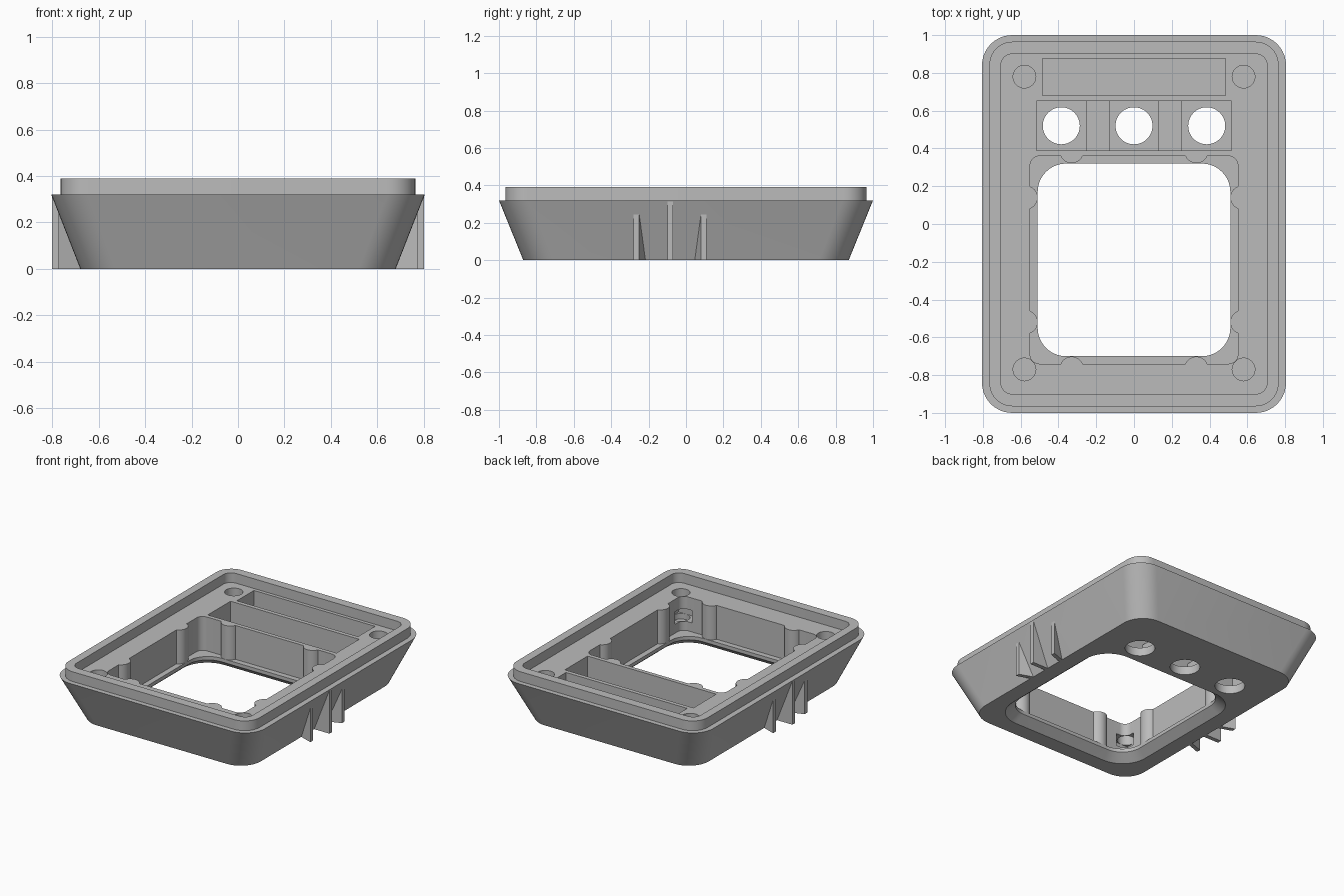
import bpy, bmesh, math

if "Cube" in bpy.data.objects:
    bpy.data.objects.remove(bpy.data.objects["Cube"])

GREY = bpy.data.materials.new("grey_plastic")
GREY.diffuse_color = (0.5, 0.5, 0.5, 1)
GREY.use_nodes = True
GREY.node_tree.nodes["Principled BSDF"].inputs["Base Color"].default_value = GREY.diffuse_color


def to_object(name, bm):
    bmesh.ops.recalc_face_normals(bm, faces=bm.faces)
    mesh = bpy.data.meshes.new(name)
    bm.to_mesh(mesh)
    bm.free()
    mesh.materials.append(GREY)
    obj = bpy.data.objects.new(name, mesh)
    bpy.context.collection.objects.link(obj)
    return obj


def rounded(hx, hy, r, cy=0.0, seg=10):
    pts = []
    for k, (sx, sy) in enumerate([(1, 1), (-1, 1), (-1, -1), (1, -1)]):
        for i in range(seg + 1):
            a = math.pi / 2 * (k + i / seg)
            pts.append((sx * (hx - r) + r * math.cos(a),
                        cy + sy * (hy - r) + r * math.sin(a)))
    return pts


def loft(name, rings):
    """Closed solid through a list of (outline, z)."""
    bm = bmesh.new()
    loops = [[bm.verts.new((x, y, z)) for x, y in pts] for pts, z in rings]
    n = len(loops[0])
    for a, b in zip(loops, loops[1:]):
        for i in range(n):
            j = (i + 1) % n
            bm.faces.new((a[i], a[j], b[j], b[i]))
    bm.faces.new(loops[0][::-1])
    bm.faces.new(loops[-1])
    return to_object(name, bm)


def box(name, x0, x1, y0, y1, z0, z1):
    pts = [(x0, y0), (x1, y0), (x1, y1), (x0, y1)]
    return loft(name, [(pts, z0), (pts, z1)])


def cylinder(name, x, y, r, z0, z1, n=40):
    pts = [(x + r * math.cos(2 * math.pi * i / n),
            y + r * math.sin(2 * math.pi * i / n)) for i in range(n)]
    return loft(name, [(pts, z0), (pts, z1)])


def cut(target, cutter):
    mod = target.modifiers.new("cut", 'BOOLEAN')
    mod.operation = 'DIFFERENCE'
    mod.solver = 'EXACT'
    mod.object = cutter
    bpy.context.view_layer.objects.active = target
    bpy.ops.object.modifier_apply(modifier=mod.name)
    bpy.data.objects.remove(cutter, do_unlink=True)


# Tapered housing with a raised rim around the recessed top
housing = loft("housing", [
    (rounded(0.68, 0.87, 0.16), 0.0),
    (rounded(0.805, 1.0, 0.16), 0.32),
    (rounded(0.765, 0.965, 0.12), 0.32),
    (rounded(0.765, 0.965, 0.12), 0.39),
    (rounded(0.705, 0.9, 0.06), 0.39),
    (rounded(0.705, 0.9, 0.06), 0.32)])

# Screen opening: bevelled window below, larger pocket above
CY = -0.19
window = loft("window_cutter", [
    (rounded(0.58, 0.58, 0.2, CY), -0.01),
    (rounded(0.51, 0.51, 0.15, CY), 0.05),
    (rounded(0.51, 0.51, 0.15, CY), 0.075),
    (rounded(0.55, 0.55, 0.05, CY), 0.075),
    (rounded(0.55, 0.55, 0.05, CY), 0.45)])

# Half-round posts left standing along the pocket walls
for s in (-1, 1):
    for x, y in [(0.33, 0.385), (0.33, -0.765), (0.573, 0.14), (0.573, -0.52)]:
        cut(window, cylinder("post", s * x, y, 0.063, 0.065, 0.5))
cut(housing, window)

# Rear slot
cut(housing, box("slot_cutter", -0.485, 0.485, 0.68, 0.875, 0.08, 0.5))

# Button tray with three deeper bays and round holes
cut(housing, box("tray_cutter", -0.515, 0.515, 0.39, 0.65, 0.13, 0.5))
for x in (-0.385, 0, 0.385):
    cut(housing, box("bay_cutter", x - 0.13, x + 0.13, 0.39, 0.65, 0.06, 0.2))
    cut(housing, cylinder("hole_cutter", x, 0.52, 0.098, -0.1, 0.2, 48))

# Corner screw holes and the nut slots in the front pocket corners
for s in (-1, 1):
    for y in (0.78, -0.77):
        cut(housing, cylinder("screw_cutter", s * 0.58, y, 0.06, 0.1, 0.5))
    xa, xb = sorted((s * 0.47, s * 0.64))
    cut(housing, box("nut_cutter", xa, xb, -0.83, -0.66, 0.14, 0.23))


# Side fins: a tall middle one and two shorter ones splayed outwards
def fin(name, s, y_out, y_root, x_out, top):
    t = 0.015
    root = 0.675
    low = [(s * root, y_root - t), (s * x_out, y_out - t),
           (s * x_out, y_out + t), (s * root, y_root + t)]
    return loft(name, [(low, 0.0), (low, top)])


fins = []
for s, side in ((-1, "left"), (1, "right")):
    fins.append(fin(side + "_fin_middle", s, -0.085, -0.085, 0.803, 0.318))
    fins.append(fin(side + "_fin_front", s, -0.265, -0.23, 0.775, 0.25))
    fins.append(fin(side + "_fin_back", s, 0.095, 0.06, 0.775, 0.25))

# Smooth the rounded corners, keep the edges sharp
for obj in [housing] + fins:
    bpy.ops.object.select_all(action='DESELECT')
    obj.select_set(True)
    bpy.context.view_layer.objects.active = obj
    bpy.ops.object.shade_smooth_by_angle(angle=math.radians(30))
